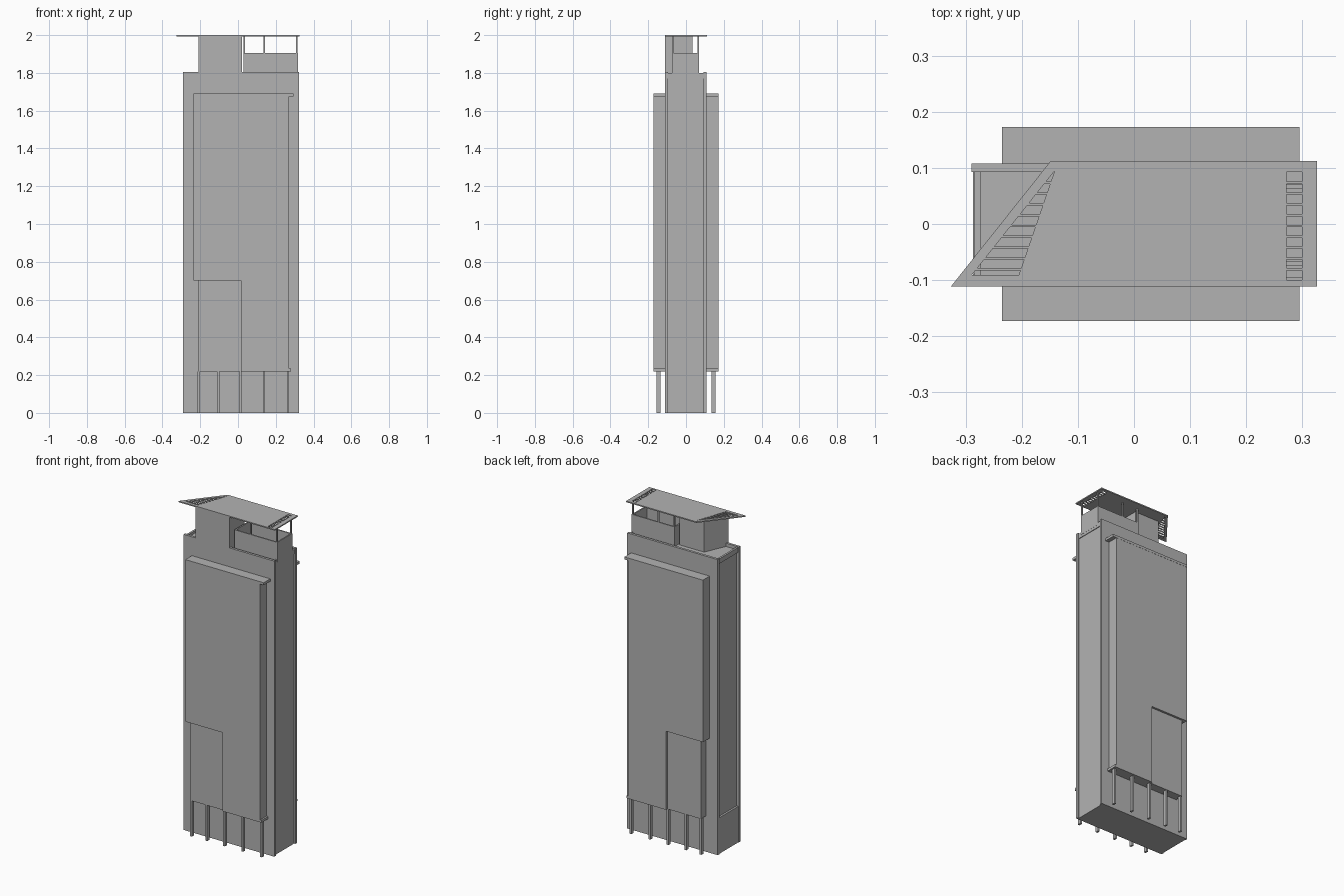
import bpy
import bmesh

cube = bpy.data.objects.get("Cube")
if cube:
    bpy.data.objects.remove(cube, do_unlink=True)

# One matte grey for the whole building
grey = bpy.data.materials.new("concrete_grey")
grey.use_nodes = True
grey.diffuse_color = (0.45, 0.45, 0.45, 1)
grey.node_tree.nodes["Principled BSDF"].inputs["Base Color"].default_value = (0.45, 0.45, 0.45, 1)


def rect(x0, x1, y0, y1):
    return [(x0, y0), (x1, y0), (x1, y1), (x0, y1)]


def build(name, prisms):
    """Make one object from (outline, bottom, top) prisms."""
    bm = bmesh.new()
    for outline, z0, z1 in prisms:
        face = bm.faces.new([bm.verts.new((x, y, z0)) for x, y in outline])
        up = bmesh.ops.extrude_face_region(bm, geom=[face])["geom"]
        verts = [v for v in up if isinstance(v, bmesh.types.BMVert)]
        bmesh.ops.translate(bm, verts=verts, vec=(0, 0, z1 - z0))
    bmesh.ops.recalc_face_normals(bm, faces=bm.faces[:])
    mesh = bpy.data.meshes.new(name)
    bm.to_mesh(mesh)
    bm.free()
    mesh.materials.append(grey)
    obj = bpy.data.objects.new(name, mesh)
    bpy.context.collection.objects.link(obj)
    return obj


# Tower core between two broad walls that stick out at the ends
ROOF = 1.805
build("tower_core", [(rect(-0.275, 0.313, -0.095, 0.093), 0, 1.785)])
build("front_wall", [(rect(-0.29, 0.322, -0.11, -0.095), 0, ROOF)])
build("back_wall", [(rect(-0.29, 0.322, 0.093, 0.108), 0, ROOF)])
build("side_parapets", [
    (rect(-0.285, -0.273, -0.095, 0.093), 1.77, 1.8),
    (rect(0.308, 0.317, -0.095, 0.093), 1.77, 1.8)])
build("base_band", [(rect(-0.287, -0.275, -0.095, 0.093), 0, 0.22)])

# Projecting facades on columns, the same front and back
COLUMNS = (-0.208, -0.105, 0.015, 0.138, 0.265)
for side, sign, wall in (("front", -1, 0.11), ("back", 1, 0.108)):
    def slab(x0, x1, depth, z0, z1, inner=wall):
        y0, y1 = sorted((sign * inner, sign * depth))
        return (rect(x0, x1, y0, y1), z0, z1)

    build(side + "_facade", [
        slab(-0.235, 0.27, 0.172, 0.7, 1.675),
        slab(0.015, 0.27, 0.172, 0.22, 0.7),
        slab(-0.212, 0.015, 0.159, 0.22, 0.7)])
    build(side + "_facade_cap", [slab(-0.235, 0.295, 0.173, 1.675, 1.69)])
    build(side + "_facade_foot", [slab(0.27, 0.28, 0.172, 0.22, 0.235)])
    build(side + "_columns",
          [slab(x - 0.006, x + 0.006, 0.156, 0, 0.22, 0.136) for x in COLUMNS])

# Penthouse with a slanted end
build("penthouse", [([(-0.21, -0.11), (0.02, -0.11), (0.02, 0.035),
                      (-0.147, 0.035)], 1.785, 1.994)])

# Open terrace box with thin walls
X0, X1, Y0, Y1, T = 0.028, 0.318, -0.075, 0.07, 0.008
TOP = 1.905
build("terrace_walls", [
    (rect(X0, X1, Y0, Y0 + T), 1.785, TOP),
    (rect(X0, X1, Y1 - T, Y1), 1.785, TOP),
    (rect(X0, X0 + T, Y0 + T, Y1 - T), 1.785, TOP),
    (rect(X1 - T, X1, Y0 + T, Y1 - T), 1.785, TOP)])
build("terrace_floor", [(rect(X0 + T, X1 - T, Y0 + T, Y1 - T), 1.785, 1.81)])

# Posts carrying the roof
P = 0.004
spots = [(x, 0.066) for x in (0.032, 0.138, 0.312)] + [(x, -0.071) for x in (0.138, 0.312)]
build("roof_posts", [(rect(x - P, x + P, y - P, y + P), 1.9, 1.994) for x, y in spots])


# Roof with a slanted end and two rows of open slots
def outer(y):
    return -0.326 + 0.795 * (y + 0.111)


def rim(y):
    return outer(y) + 0.021


def inner(y):
    return -0.205 + 0.344 * (y + 0.09)


def band(left, right, y0, y1):
    return ([(left(y0), y0), (right(y0), y0), (right(y1), y1), (left(y1), y1)], 1.993, 2.0)


F, B = -0.111, 0.112
SLOT_L, SLOT_R, EDGE = 0.272, 0.299, 0.326
roof = [
    band(inner, lambda y: SLOT_L, F, B),
    band(lambda y: SLOT_R, lambda y: EDGE, F, B),
    band(outer, rim, -0.091, 0.096),
    band(outer, inner, F, -0.091),
    band(outer, inner, 0.096, B),
    band(lambda y: SLOT_L, lambda y: SLOT_R, F, -0.1),
    band(lambda y: SLOT_L, lambda y: SLOT_R, 0.093, B)]
for i in range(1, 10):
    y = 0.093 - 0.0193 * i
    roof.append(band(lambda y: SLOT_L, lambda y: SLOT_R, y - 0.002, y + 0.002))
    roof.append(band(rim, inner, y - 0.002, y + 0.002))
build("roof", roof)
